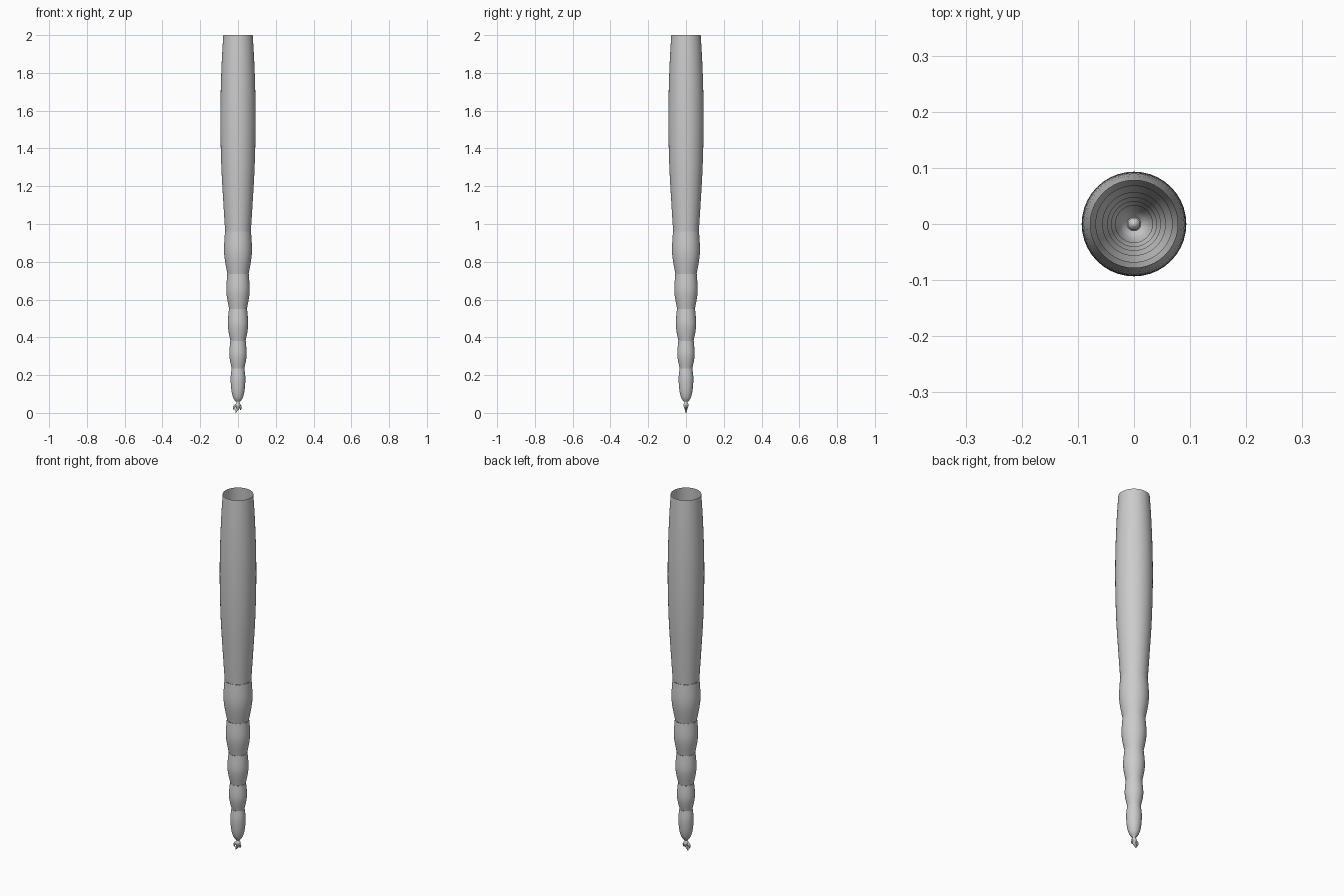
import bpy, bmesh, math

if "Cube" in bpy.data.objects:
    bpy.data.objects.remove(bpy.data.objects["Cube"])

grey = bpy.data.materials.new("plain grey")
grey.diffuse_color = (0.6, 0.6, 0.6, 1)
grey.use_nodes = True
grey.node_tree.nodes["Principled BSDF"].inputs["Base Color"].default_value = grey.diffuse_color


def finish(name, bm):
    mesh = bpy.data.meshes.new(name)
    bmesh.ops.recalc_face_normals(bm, faces=bm.faces)
    bm.to_mesh(mesh)
    bm.free()
    mesh.materials.append(grey)
    for p in mesh.polygons:
        p.use_smooth = True
    ob = bpy.data.objects.new(name, mesh)
    bpy.context.collection.objects.link(ob)
    return ob


def smooth_path(pts, steps):
    """Catmull-Rom through the given points."""
    out = []
    ext = [[2 * a - b for a, b in zip(pts[0], pts[1])]] + list(pts)
    ext.append([2 * a - b for a, b in zip(pts[-1], pts[-2])])
    for i in range(1, len(ext) - 2):
        for s in range(steps):
            t = s / steps
            out.append([0.5 * (2 * b + (c - a) * t + (2 * a - 5 * b + 4 * c - d) * t * t
                               + (3 * b - a - 3 * c + d) * t ** 3)
                        for a, b, c, d in zip(*ext[i - 1:i + 3])])
    return out + [list(pts[-1])]


def skin(name, rings, cap=False):
    """Bridge a list of rings of points."""
    bm = bmesh.new()
    loops = [[bm.verts.new(p) for p in r] for r in rings]
    n = len(loops[0])
    for a, b in zip(loops, loops[1:]):
        for i in range(n):
            j = (i + 1) % n
            bm.faces.new((a[i], a[j], b[j], b[i]))
    if cap:
        bm.faces.new(loops[0])
        bm.faces.new(loops[-1])
    return finish(name, bm)


def lathe(name, profile, steps=4, sides=40, cap=False):
    rings = [[(r * math.cos(2 * math.pi * i / sides), r * math.sin(2 * math.pi * i / sides), z)
              for i in range(sides)] for r, z in smooth_path(profile, steps)]
    return skin(name, rings, cap)


def claw(name, path, sides=10):
    """Tapering hook in the xz plane; path points are x, z, radius."""
    pts = smooth_path(path, 4)
    rings = []
    for k, (x, z, r) in enumerate(pts):
        a, b = pts[max(k - 1, 0)], pts[min(k + 1, len(pts) - 1)]
        d = math.atan2(b[1] - a[1], b[0] - a[0])
        rings.append([(x - math.sin(d) * r * math.cos(2 * math.pi * i / sides),
                       r * math.sin(2 * math.pi * i / sides),
                       z + math.cos(d) * r * math.cos(2 * math.pi * i / sides))
                      for i in range(sides)])
    return skin(name, rings, True)


# Long open upper tube
lathe("upper_segment", [(0.078, 2.0), (0.086, 1.86), (0.092, 1.68), (0.093, 1.5),
                        (0.088, 1.3), (0.078, 1.12), (0.068, 0.96)])

# Bulging lower segments: (top z, top r, widest z, widest r, bottom z, bottom r)
for i, (zt, rt, zm, rm, zb, rb) in enumerate([
        (0.96, 0.069, 0.87, 0.074, 0.735, 0.056),
        (0.735, 0.057, 0.66, 0.062, 0.55, 0.047),
        (0.55, 0.048, 0.48, 0.054, 0.38, 0.040),
        (0.38, 0.041, 0.32, 0.046, 0.235, 0.033)]):
    lathe(f"lower_segment_{i + 1}", [(rt, zt), (rm, zm), (rm * 0.94, zm * 0.55 + zb * 0.45), (rb, zb)])
lathe("end_segment", [(0.034, 0.235), (0.039, 0.18), (0.035, 0.12), (0.025, 0.08), (0.012, 0.06)])

# Small bulb and hooked claws at the tip
lathe("tip_bulb", [(0.011, 0.064), (0.008, 0.056), (0.013, 0.045), (0.013, 0.036),
                   (0.008, 0.024), (0.003, 0.016)], sides=20, cap=True)
claw("left_claw", [(-0.003, 0.036, 0.007), (-0.016, 0.037, 0.007),
                   (-0.022, 0.026, 0.005), (-0.020, 0.014, 0.002)])
claw("right_claw", [(0.003, 0.036, 0.007), (0.012, 0.036, 0.006),
                    (0.015, 0.026, 0.004), (0.012, 0.016, 0.002)])
claw("middle_claw", [(-0.002, 0.030, 0.008), (-0.006, 0.018, 0.007),
                     (-0.010, 0.008, 0.004), (-0.014, 0.001, 0.0015)])
